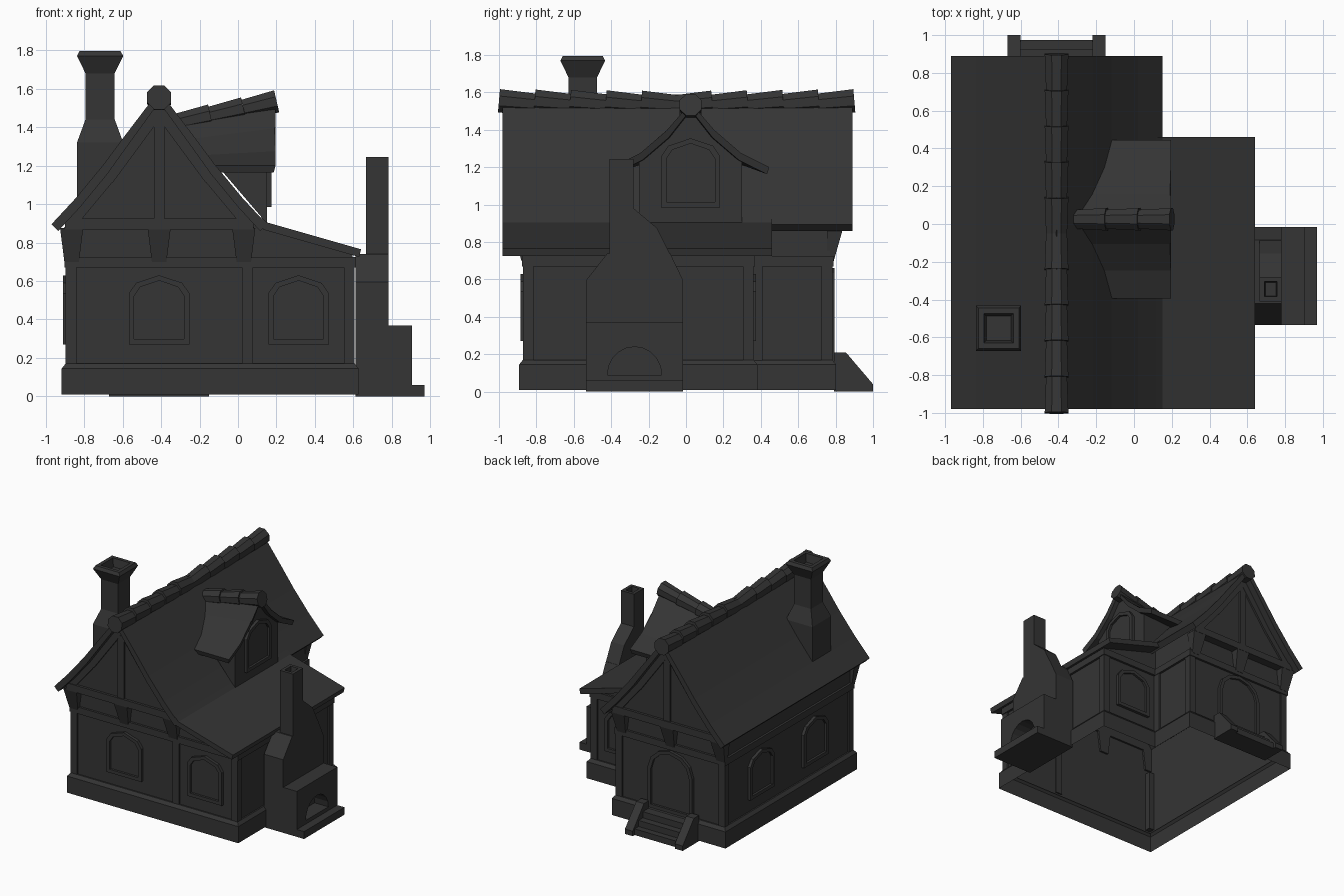
import bpy, bmesh, math
from mathutils import Matrix, Vector

if "Cube" in bpy.data.objects:
    bpy.data.objects.remove(bpy.data.objects["Cube"])

mat = bpy.data.materials.new("dark charcoal")
mat.diffuse_color = (0.035, 0.035, 0.035, 1)
mat.use_nodes = True
mat.node_tree.nodes["Principled BSDF"].inputs["Base Color"].default_value = mat.diffuse_color


def mesh(name, verts, faces):
    bm = bmesh.new()
    vs = [bm.verts.new(v) for v in verts]
    for f in faces:
        bm.faces.new([vs[i] for i in f])
    bmesh.ops.recalc_face_normals(bm, faces=bm.faces)
    me = bpy.data.meshes.new(name)
    bm.to_mesh(me)
    bm.free()
    me.materials.append(mat)
    ob = bpy.data.objects.new(name, me)
    bpy.context.collection.objects.link(ob)
    return ob


def loft(name, rings, cap0=True, cap1=True):
    n = len(rings[0])
    faces = [(r * n + i, r * n + (i + 1) % n, (r + 1) * n + (i + 1) % n, (r + 1) * n + i)
             for r in range(len(rings) - 1) for i in range(n)]
    if cap0:
        faces.append(tuple(range(n)))
    if cap1:
        faces.append(tuple(range((len(rings) - 1) * n, len(rings) * n)))
    return mesh(name, [v for r in rings for v in r], faces)


def prism(name, pts, axis, a, b):
    put = (lambda p, t: (p[0], t, p[1])) if axis == 'y' else (lambda p, t: (t, p[0], p[1]))
    return loft(name, [[put(p, t) for p in pts] for t in (a, b)])


def rect(x0, x1, y0, y1, z):
    return [(x0, y0, z), (x1, y0, z), (x1, y1, z), (x0, y1, z)]


def box(name, x0, x1, y0, y1, z0, z1):
    return loft(name, [rect(x0, x1, y0, y1, z0), rect(x0, x1, y0, y1, z1)])


def beam(name, p, q, w, y0, y1):
    # slanted timber in the xz plane
    p, q = Vector(p), Vector(q)
    d = (q - p).normalized() * w / 2
    n = Vector((-d.y, d.x))
    return prism(name, [p + n, q + n, q - n, p - n], 'y', y0, y1)


def floor_plan(o, z, z_annex=None):
    # L-shaped outline of the house, pushed out by o
    za = z if z_annex is None else z_annex
    x0, x1, x2 = -.885 - o, .075 + o, .595 + o
    y0, y1, y2 = -.86 - o, .35 + o, .77 + o
    return [(x0, y0, z), (x1, y0, z), (x2, y0, za), (x2, y1, za), (x1, y1, z), (x1, y2, z), (x0, y2, z)]


# plinth, walls and band
loft("plinth", [floor_plan(.032, .01), floor_plan(.032, .145), floor_plan(.012, .17), floor_plan(0, .17)], False, False)
loft("walls", [floor_plan(0, .15), floor_plan(0, .9, .76)], False, False)
loft("wall_band", [floor_plan(0, .67), floor_plan(.018, .67), floor_plan(.018, .725), floor_plan(0, .725)], False, False)

# corner posts
for x, y, sx, sy in [(-.885, -.86, -1, -1), (.595, -.86, 1, -1), (.595, .35, 1, 1),
                     (.075, .77, 1, 1), (-.885, .77, -1, 1)]:
    xs, ys = sorted((x + .012 * sx, x - .045 * sx)), sorted((y + .012 * sy, y - .045 * sy))
    box("corner_post", *xs, *ys, .165, .67)
box("front_middle_post", .02, .078, -.872, -.85, .165, .67)
box("inner_corner_post", .04, .09, .352, .41, .165, .67)

# main roof: curved slopes mirrored about the ridge
RX = -.41
top = [(.56, .895), (.43, 1.035), (.29, 1.205), (.19, 1.34), (0, 1.59)]
low = [(.525, .86), (.41, .985), (.27, 1.155), (.17, 1.295), (0, 1.53)]
for s, nm in ((-1, "left"), (1, "right")):
    prism(nm + "_roof", [(RX + s * d, z) for d, z in top + low[::-1]], 'y', -.98, .89)
prism("annex_roof", [(.12, .935), (.15, .905), (.64, .765), (.63, .725), (.13, .868)], 'y', -.98, .46)

# gable ends with timbers and brackets
for s, nm in ((-1, "front"), (1, "back")):
    Y = lambda d: -.045 + s * d
    prism(nm + "_gable", [(RX - .5, .87), (RX + .5, .87), (RX + .27, 1.16), (RX, 1.53), (RX - .27, 1.16)],
          'y', Y(.80), Y(.865))
    box(nm + "_gable_beam", -.9, .08, *sorted((Y(.82), Y(.885))), .868, .925)
    box(nm + "_king_post", RX - .028, RX + .028, *sorted((Y(.86), Y(.878))), .92, 1.46)
    for m in (-1, 1):
        beam(nm + "_rafter", (RX + m * .46, .9), (RX + m * .26, 1.14), .06, Y(.86), Y(.88))
        beam(nm + "_rafter", (RX + m * .265, 1.13), (RX, 1.49), .06, Y(.86), Y(.88))
    for bx in (RX - .455, RX, RX + .44):
        lo, hi = sorted((Y(.80), Y(.835))), sorted((Y(.80), Y(.885)))
        loft(nm + "_bracket", [rect(bx - .038, bx + .038, *lo, .70), rect(bx - .06, bx + .06, *hi, .875)])


# tapered ridge tiles
def ridge_tile(name, big, small, r1, r2):
    big, small = Vector(big), Vector(small)
    d = (small - big).normalized()
    side = d.cross(Vector((0, 0, 1))).normalized()
    up = side.cross(d)
    ring = lambda c, r: [c + side * r * math.cos(a) + up * r * math.sin(a)
                         for a in (math.pi / 8 + k * math.pi / 4 for k in range(8))]
    loft(name, [ring(big, r1), ring(small, r2)])


for k in range(5):
    for s in (-1, 1):
        d0, d1 = .19 * k - .005, .19 * (k + 1)
        ridge_tile("ridge_tile", (RX, -.05 + s * d1, 1.547 + .008 * k / 4), (RX, -.05 + s * d0, 1.53 + .008 * k / 4),
                   .068, .06)

# dormer: walls, roof, ridge tiles
CY = .025
dw = [(.15, CY + dy, z) for dy, z in [(-.275, .9), (.275, .9), (.275, 1.25), (0, 1.49), (-.275, 1.25)]]
dw += [(-.15, CY + .275, 1.25), (-.15, CY - .275, 1.25)]
mesh("dormer_walls", dw, [(0, 1, 2, 3, 4), (1, 5, 2), (0, 4, 6)])
droof = [(0, 1.545, -.33, 1.45), (.13, 1.395, -.24, 1.34), (.27, 1.275, -.17, 1.255), (.42, 1.2, -.12, 1.2)]
for s in (-1, 1):
    front = [(.195, CY + s * d, z) for d, z, _, _ in droof]
    front += [(.185, CY + s * (d - .012 * (d > 0)), z - .037) for d, z, _, _ in droof[::-1]]
    back = [(x, CY + s * d, z) for d, _, x, z in droof]
    back += [(x, CY + s * (d - .012 * (d > 0)), z - .037) for d, _, x, z in droof[::-1]]
    loft("dormer_roof", [front, back])
for k in range(3):
    x0, x1 = -.32 + .175 * k, -.315 + .172 * (k + 1)
    ridge_tile("dormer_ridge_tile", (x1, CY, 1.46 + .037 * k), (x0, CY, 1.42 + .037 * k), .064, .054)

# arched windows and door: raised frame with a recessed panel
WIN = [(.5, .74), (.38, .89), (0, 1)]
DOOR = [(.5, .66), (.43, .83), (.26, .95), (0, 1)]


def arched(name, x, y, deg, z0, w, h, arch=WIN, t=.028, out=.024):
    half = [(.5, 0)] + arch
    shape = half + [(-u, v) for u, v in half[-2::-1]]
    ring = lambda e, d: [(u * (w - 2 * e), -d, z0 + e + v * (h - 2 * e)) for u, v in shape]
    ob = loft(name, [ring(0, 0), ring(0, out), ring(t, out), ring(t, .006)], False, True)
    ob.data.transform(Matrix.Translation((x, y, 0)) @ Matrix.Rotation(math.radians(deg), 4, 'Z'))


for wx in (-.41, .315):
    arched("front_window", wx, -.86, 0, .27, .315, .36)
for wy in (.31, -.38):
    arched("left_window", -.885, wy, -90, .27, .315, .36)
arched("annex_back_window", .315, .35, 180, .27, .315, .36)
arched("dormer_window", .15, CY, 90, .985, .315, .37)
arched("back_door", RX, .77, 180, .16, .40, .50, DOOR)

# back steps with sloping side walls
for k, y in enumerate((.975, .925, .87)):
    box("step", -.61, -.21, .79, y, .05 * k, .05 * (k + 1))
for sx in (-.67, -.22):
    prism("step_side", [(.79, .0), (1, 0), (1, .04), (.855, .21), (.79, .21)], 'x', sx, sx + .07)

# roof chimney with flared hollow top
loft("roof_chimney", [rect(-.717 - h, -.717 + h, -.552 - h, -.552 + h, z) for h, z in
                      [(.12, 1.0), (.12, 1.32), (.076, 1.44), (.076, 1.68), (.12, 1.77), (.107, 1.795),
                       (.078, 1.795), (.065, 1.73)]], False)

# fireplace stack on the right side
prism("fireplace_base", [(-.535, 0), (-.015, 0), (-.015, .595), (-.085, .74), (-.42, .74), (-.535, .595)], 'x', .61, .782)
prism("stack_shoulder", [(-.41, .735), (-.085, .735), (-.155, .875), (-.28, .98), (-.41, .98)], 'x', .665, .782)
SX, SY = .7235, -.345
loft("stack", [rect(SX - .0585 + e, SX + .0585 - e, SY - .065 + e, SY + .065 - e, z) for e, z in
               [(0, .97), (0, 1.245), (.025, 1.245), (.03, 1.19)]], False)
arch = [(-.275 - .145 * math.cos(math.pi * k / 10), .09 + .15 * math.sin(math.pi * k / 10)) for k in range(11)]
prism("hearth", [(-.535, .09)] + arch + [(-.015, .09), (-.015, .37), (-.535, .37)], 'x', .78, .905)
box("hearth_floor", .78, .905, -.535, -.015, 0, .09)
box("hearth_slab", .905, .97, -.535, -.015, 0, .06)
